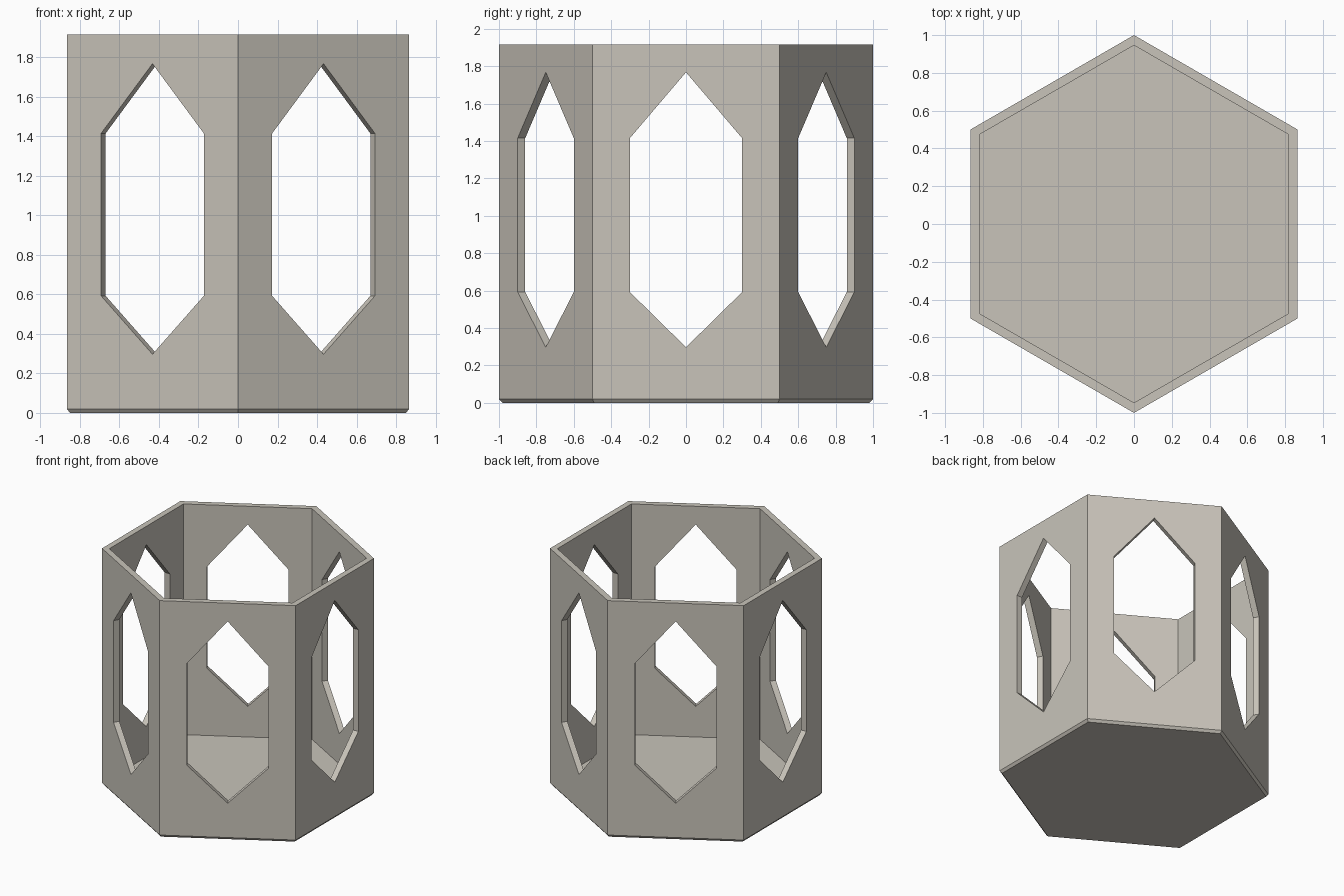
import bpy, bmesh
from math import radians, sin, cos
from mathutils import Matrix

cube = bpy.data.objects.get("Cube")
if cube:
    bpy.data.objects.remove(cube, do_unlink=True)

SIDES = 6
HEIGHT = 1.915
INNER_RADIUS = 0.946
FLOOR = 0.05

stone = bpy.data.materials.new("warm grey")
stone.use_nodes = True
colour = (0.58, 0.55, 0.49, 1)
stone.diffuse_color = colour
stone.node_tree.nodes["Principled BSDF"].inputs["Base Color"].default_value = colour


def make_object(name, bm):
    bmesh.ops.recalc_face_normals(bm, faces=bm.faces)
    mesh = bpy.data.meshes.new(name)
    bm.to_mesh(mesh)
    bm.free()
    mesh.materials.append(stone)
    obj = bpy.data.objects.new(name, mesh)
    bpy.context.collection.objects.link(obj)
    return obj


def loft(bm, rings):
    """Skin between matching vertex rings and cap both ends."""
    for a, b in zip(rings, rings[1:]):
        for i in range(len(a)):
            j = (i + 1) % len(a)
            bm.faces.new((a[i], a[j], b[j], b[i]))
    bm.faces.new(rings[0])
    bm.faces.new(rings[-1])


# Hexagonal cup: chamfered base, outer wall, rim, inner wall, floor
profile = [(0.982, 0), (1, 0.02), (1, HEIGHT), (INNER_RADIUS, HEIGHT), (INNER_RADIUS, FLOOR)]
bm = bmesh.new()
angles = [radians(90 + 360 * i / SIDES) for i in range(SIDES)]
loft(bm, [[bm.verts.new((r * cos(a), r * sin(a), z)) for a in angles] for r, z in profile])
holder = make_object("hexagonal_holder", bm)

# Pointed windows: each cutter passes through two opposite walls
window = [(0, 0.297), (0.3, 0.592), (0.3, 1.415), (0, 1.767), (-0.3, 1.415), (-0.3, 0.592)]
cutters = []
for k in range(SIDES // 2):
    bm = bmesh.new()
    loft(bm, [[bm.verts.new((x, y, z)) for y, z in window] for x in (-1.2, 1.2)])
    bm.transform(Matrix.Rotation(radians(60 * k), 4, "Z"))
    cutter = make_object("window_cutter", bm)
    cutter.hide_render = True
    cutters.append(cutter)
    cut = holder.modifiers.new("window cut", "BOOLEAN")
    cut.operation = "DIFFERENCE"
    cut.solver = "EXACT"
    cut.object = cutter

# Apply the cuts and remove the cutters
bpy.context.view_layer.update()
graph = bpy.context.evaluated_depsgraph_get()
cut_mesh = bpy.data.meshes.new_from_object(holder.evaluated_get(graph))
holder.modifiers.clear()
holder.data = cut_mesh
for cutter in cutters:
    bpy.data.objects.remove(cutter, do_unlink=True)
